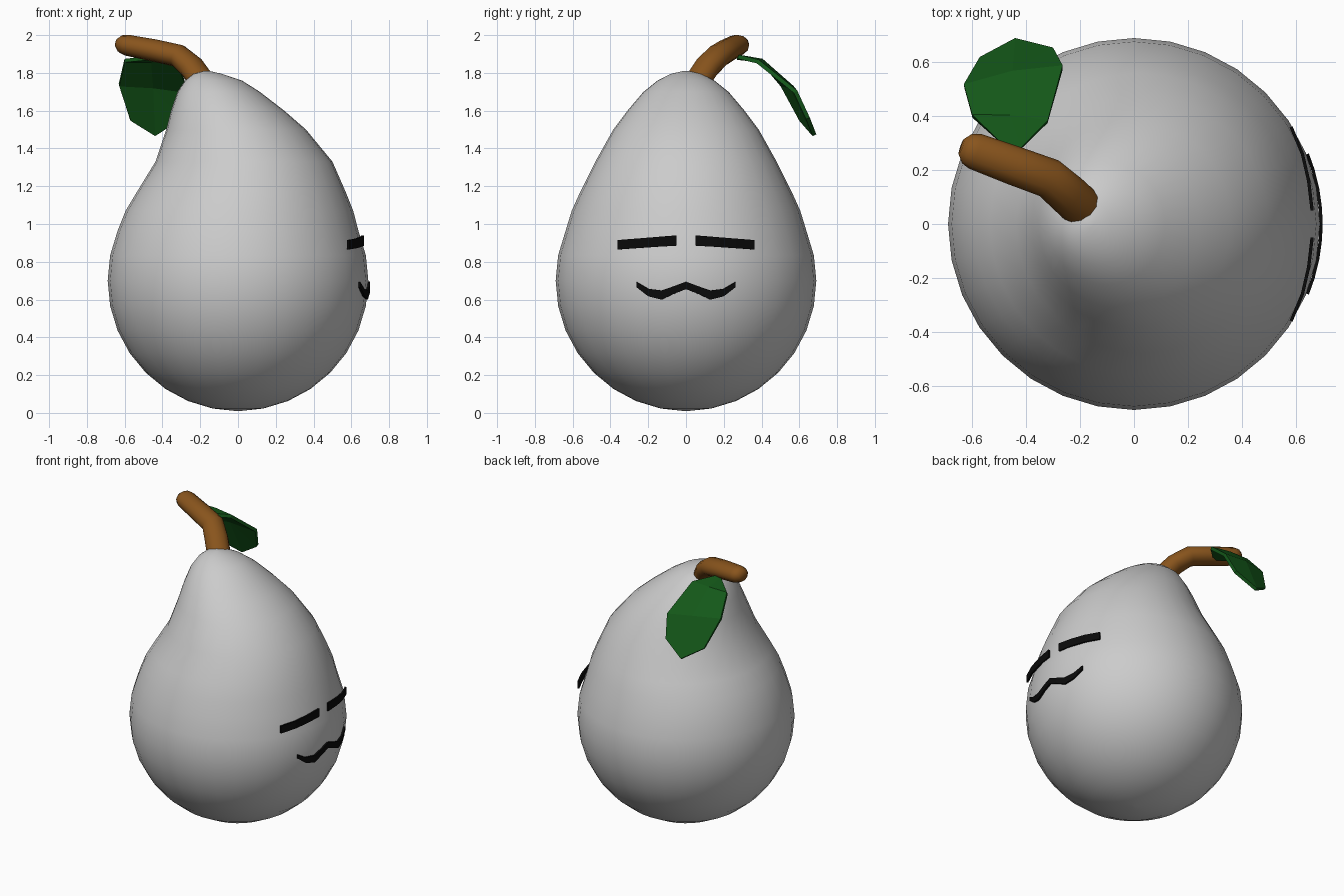
import bpy
from math import sin, cos, pi, radians, sqrt
from mathutils import Vector

if "Cube" in bpy.data.objects:
    bpy.data.objects.remove(bpy.data.objects["Cube"])


def material(name, rgb):
    m = bpy.data.materials.new(name)
    m.diffuse_color = (*rgb, 1)
    m.use_nodes = True
    m.node_tree.nodes["Principled BSDF"].inputs["Base Color"].default_value = m.diffuse_color
    return m


def make(name, verts, faces, mat=None, angle=None, thick=0):
    me = bpy.data.meshes.new(name)
    me.from_pydata(verts, [], faces)
    ob = bpy.data.objects.new(name, me)
    bpy.context.collection.objects.link(ob)
    if mat:
        me.materials.append(mat)
    if thick:
        s = ob.modifiers.new("thickness", 'SOLIDIFY')
        s.thickness, s.offset = thick, 0
    if angle:
        bpy.ops.object.select_all(action='DESELECT')
        ob.select_set(True)
        bpy.context.view_layer.objects.active = ob
        bpy.ops.object.shade_smooth_by_angle(angle=radians(angle))
    return ob


def loft(name, rings, mat=None, angle=60):
    n = len(rings[0])
    verts = [p for r in rings for p in r]
    faces = [(k*n+i, k*n+(i+1) % n, (k+1)*n+(i+1) % n, (k+1)*n+i)
             for k in range(len(rings)-1) for i in range(n)]
    faces += [tuple(range(n))[::-1], tuple(range(len(verts)-n, len(verts)))]
    return make(name, verts, faces, mat, angle)


brown = material("brown", (0.25, 0.09, 0.012))
green = material("green", (0.007, 0.10, 0.01))
black = material("black", (0.003, 0.003, 0.003))

# Body: round bowl, then sections (z, left x, right x, half depth) of the leaning neck
R, SEG = 0.69, 32
sections = []
for k in range(0, 11):
    a = -pi/2 + max(k, 0.1)*pi/16
    r = R*cos(a)
    sections.append((0.70 + R*sin(a), -r, r, r))
sections += [(1.07, -.595, .61, .605), (1.17, -.535, .57, .56), (1.33, -.437, .50, .48),
             (1.5, -.38, .36, .385), (1.6, -.355, .245, .31), (1.7, -.32, .115, .225),
             (1.76, -.28, .02, .15), (1.795, -.235, -.085, .08), (1.81, -.18, -.15, .015)]
loft("pear_body", [[((l+r)/2 + (r-l)/2*cos(2*pi*i/SEG), d*sin(2*pi*i/SEG), z)
                    for i in range(SEG)] for z, l, r, d in sections])

# Stem: bent tube with a rounded tip
path = [((-.18, .05, 1.74), .07), ((-.245, .11, 1.83), .07), ((-.315, .17, 1.89), .068),
        ((-.44, .215, 1.918), .066), ((-.59, .27, 1.947), .062), ((-.62, .28, 1.954), .052),
        ((-.64, .287, 1.958), .028)]
pts = [Vector(p) for p, _ in path]
rings = []
for i, (p, rad) in enumerate(path):
    t = (pts[min(i+1, len(pts)-1)] - pts[max(i-1, 0)]).normalized()
    u = t.cross(Vector((0, 0, 1))).normalized()
    v = u.cross(t)
    rings.append([pts[i] + u*rad*1.1*cos(2*pi*k/12) + v*rad*.9*sin(2*pi*k/12)
                  for k in range(12)])
loft("stem", rings, brown)

# Leaf: drooping faceted outline around a midrib
leaf = [(-.46, .27, 1.88), (-.60, .40, 1.865), (-.63, .51, 1.735), (-.57, .61, 1.55),
        (-.44, .68, 1.47), (-.30, .645, 1.56), (-.265, .58, 1.70), (-.32, .38, 1.86),
        (-.42, .28, 1.885), (-.46, .40, 1.865), (-.45, .56, 1.725)]
make("leaf", leaf, [(0, 9, 1), (1, 9, 10, 2), (2, 10, 3), (3, 10, 4), (4, 10, 5),
                    (5, 10, 6), (6, 10, 9, 7), (7, 9, 8), (8, 9, 0)], green, thick=.022)


def strip(name, cols):
    # each column: (x, y, bottom z, top z)
    verts = [(x, y, z) for x, y, a, b in cols for z in (a, b)]
    faces = [(2*i, 2*i+2, 2*i+3, 2*i+1) for i in range(len(cols)-1)]
    make(name, verts, faces, black, thick=.012)


# Eyes: closed slits wrapped on the surface, mirrored
eye = [(.661, .05, .885, .94), (.648, .16, .879, .931), (.625, .26, .872, .923),
       (.583, .36, .865, .915)]
for side, s in (("left", -1), ("right", 1)):
    strip(side + "_eye", [(x, s*y, a, b) for x, y, a, b in eye][::s])

# Mouth: wavy smile
half = [(0, .655, .695), (.06, .632, .672), (.13, .60, .648), (.20, .618, .657), (.26, .665, .692)]
mouth = [(-y, a, b) for y, a, b in half[:0:-1]] + half
strip("mouth", [(sqrt(R*R - y*y) + .004, y, a, b) for y, a, b in mouth])
